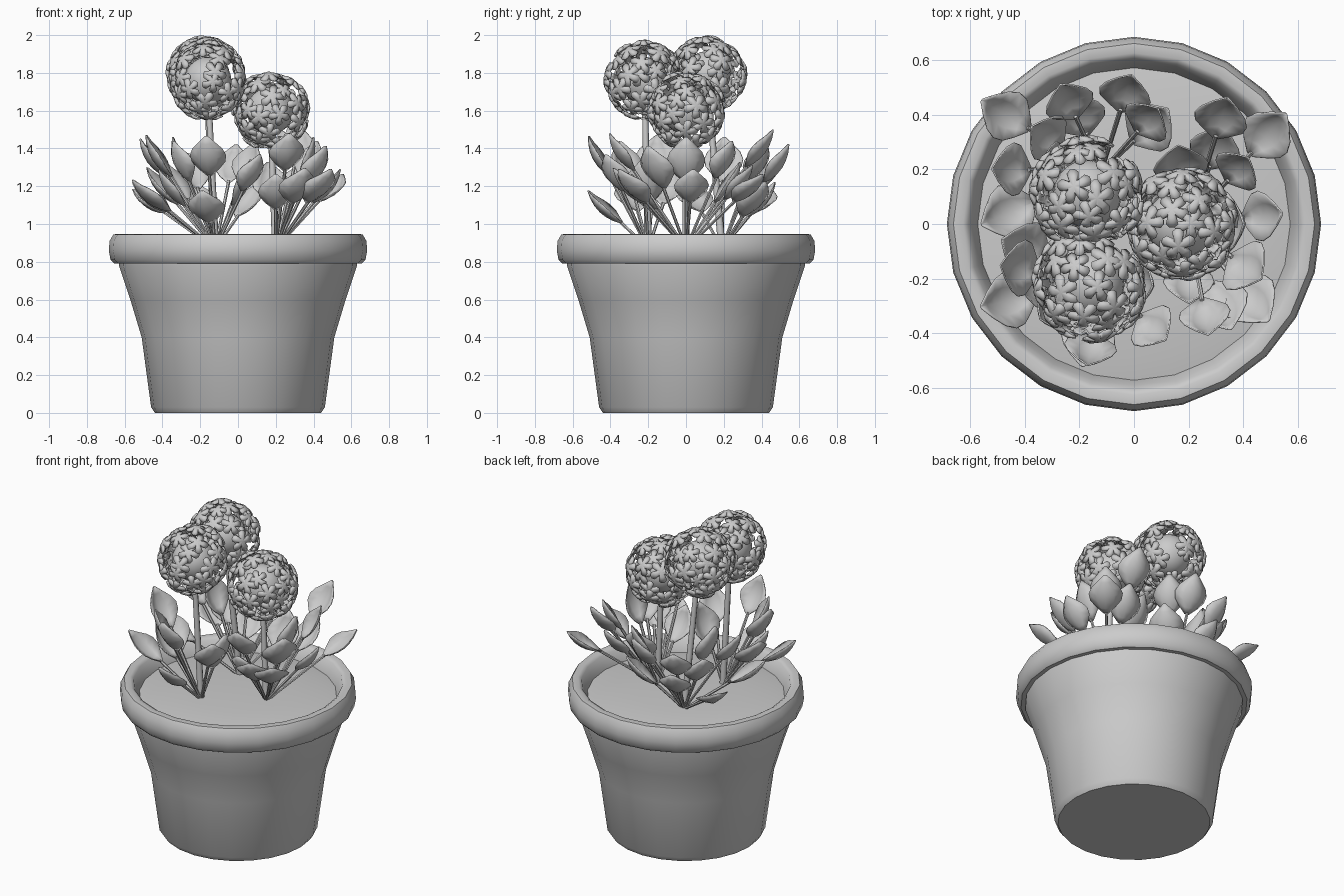
import bpy, bmesh, math, random
from mathutils import Vector

if "Cube" in bpy.data.objects:
    bpy.data.objects.remove(bpy.data.objects["Cube"])

random.seed(4)
TAU = 2 * math.pi


def finish(name, bm, angle=40, thick=0, recalc=False):
    if recalc:
        bmesh.ops.recalc_face_normals(bm, faces=bm.faces)
    me = bpy.data.meshes.new(name)
    bm.to_mesh(me)
    bm.free()
    me.shade_smooth()
    me.set_sharp_from_angle(angle=math.radians(angle))
    ob = bpy.data.objects.new(name, me)
    bpy.context.collection.objects.link(ob)
    if thick:
        mod = ob.modifiers.new("thickness", 'SOLIDIFY')
        mod.thickness = thick
        mod.offset = 0
    return ob


def lathe(name, profile, sides=24):
    bm = bmesh.new()
    rings = []
    for r, z in profile:
        if r == 0:
            rings.append([bm.verts.new((0, 0, z))] * sides)
        else:
            rings.append([bm.verts.new((r * math.cos(TAU * i / sides), r * math.sin(TAU * i / sides), z))
                          for i in range(sides)])
    for a, b in zip(rings, rings[1:]):
        for i in range(sides):
            j = (i + 1) % sides
            bm.faces.new(list(dict.fromkeys([a[i], a[j], b[j], b[i]])))
    return finish(name, bm, recalc=True)


def tube(bm, a, b, r0, r1, sides=6):
    d = (b - a).normalized()
    u = d.orthogonal().normalized()
    v = d.cross(u)
    rings = [[bm.verts.new(p + r * (u * math.cos(TAU * i / sides) + v * math.sin(TAU * i / sides)))
              for i in range(sides)] for p, r in ((a, r0), (b, r1))]
    for i in range(sides):
        j = (i + 1) % sides
        bm.faces.new((rings[0][i], rings[0][j], rings[1][j], rings[1][i]))
    bm.faces.new(rings[0][::-1])
    bm.faces.new(rings[1])


# leaf blade: cupped spoon shape with a crease along the middle
WIDTHS = (0.012, 0.055, 0.088, 0.096, 0.08, 0.045, 0.006)


def leaf(bm, centre, d, size):
    side = d.cross(Vector((0, 0, 1))).normalized()
    up = side.cross(d)
    rows = []
    for k, w in enumerate(WIDTHS):
        t = k / (len(WIDTHS) - 1) * 2 - 1
        rows.append([bm.verts.new(centre + size * (d * 0.12 * t + side * w * s
                     + up * (0.5 * w * abs(s) ** 1.4 + 0.035 * t * t - 0.035)))
                     for s in (-1, -0.5, 0, 0.5, 1)])
    for a, b in zip(rows, rows[1:]):
        for i in range(4):
            bm.faces.new((a[i], a[i + 1], b[i + 1], b[i]))


# five-petalled floret, domed over its centre
def floret(bm, p, n, r, spin):
    u = n.orthogonal().normalized()
    v = n.cross(u)

    def ring(shape, h):
        out = []
        for i in range(25):
            a = spin + TAU * i / 25
            out.append(bm.verts.new(p + r * shape[i % 5] * (u * math.cos(a) + v * math.sin(a)) + n * h))
        return out
    c = bm.verts.new(p + n * 0.004)
    inner = ring((0.34, 0.42, 0.5, 0.5, 0.42), 0.003)
    outer = ring((0.42, 0.86, 1, 1, 0.86), -0.012)
    for i in range(25):
        j = (i + 1) % 25
        bm.faces.new((c, inner[i], inner[j]))
        bm.faces.new((inner[i], outer[i], outer[j], inner[j]))


# pot, rim and soil
lathe("pot_body", [(0, 0), (0.44, 0), (0.46, 0.03), (0.51, 0.4), (0.57, 0.6), (0.63, 0.78), (0.63, 0.8),
                   (0.57, 0.8), (0.45, 0.35), (0.4, 0.06), (0, 0.06)])
lathe("pot_rim", [(0.57, 0.79), (0.655, 0.79), (0.675, 0.81), (0.684, 0.86), (0.68, 0.91), (0.66, 0.945),
                  (0.625, 0.948), (0.605, 0.935), (0.59, 0.89), (0.57, 0.86), (0.57, 0.79)])
lathe("soil", [(0.58, 0.86), (0.5, 0.873), (0.3, 0.885), (0, 0.89)])

# plants: base point, flower head centre, leaf centres
PLANTS = {
    "back_left": ((-0.12, 0.19, 0.87), (-0.17, 0.11, 1.79), [
        (-0.47, 0.40, 1.12), (-0.24, 0.45, 1.28), (-0.03, 0.48, 1.32), (0.05, 0.38, 1.33), (-0.32, 0.32, 1.22),
        (-0.45, 0.20, 1.35), (-0.46, 0.04, 1.14), (-0.30, 0.2, 1.34), (0.06, 0.36, 1.13), (-0.2, 0.4, 1.13)]),
    "front_left": ((-0.12, -0.2, 0.87), (-0.16, -0.22, 1.76), [
        (-0.40, -0.09, 1.20), (-0.46, -0.28, 1.15), (-0.17, -0.43, 1.09), (-0.16, -0.46, 1.36), (0.07, -0.38, 1.27),
        (-0.30, -0.32, 1.33), (-0.35, -0.22, 1.19), (0.02, -0.22, 1.22), (-0.42, -0.16, 1.36)]),
    "right": ((0.2, 0, 0.87), (0.17, 0.0, 1.6), [
        (0.26, -0.34, 1.38), (0.32, -0.30, 1.20), (0.43, -0.28, 1.20), (0.41, -0.16, 1.30), (0.47, 0.03, 1.20),
        (0.38, 0.20, 1.34), (0.30, 0.28, 1.22), (0.32, 0.39, 1.40), (0.49, 0.33, 1.19), (0.2, -0.22, 1.17),
        (0.36, 0.0, 1.34), (0.17, 0.22, 1.22)]),
}

for name, (base, head, leaves) in PLANTS.items():
    base, head = Vector(base), Vector(head)
    stems, blades, florets = bmesh.new(), bmesh.new(), bmesh.new()
    tube(stems, base, head, 0.02, 0.015, 8)
    for c in leaves:
        c = Vector(c)
        d = (c - base).normalized()
        size = random.uniform(0.95, 1.1)
        tube(stems, base, c - d * 0.11 * size, 0.008, 0.009)
        leaf(blades, c, d, size)
    finish(name + "_stems", stems, 50)
    finish(name + "_leaves", blades, 80, 0.006)

    # flower head: core ball with florets floating around it
    core = bmesh.new()
    bmesh.ops.create_uvsphere(core, u_segments=20, v_segments=12, radius=0.125)
    finish(name + "_flower_core", core).location = head
    count = 46
    for i in range(count):
        z = 1 - 2 * (i + 0.5) / count
        a = i * 2.39996 + random.uniform(-0.25, 0.25)
        q = math.sqrt(1 - z * z)
        n = Vector((q * math.cos(a), q * math.sin(a), z))
        n = (n + Vector([random.uniform(-0.12, 0.12) for _ in range(3)])).normalized()
        floret(florets, head + n * random.uniform(0.19, 0.208), n, random.uniform(0.055, 0.068),
               random.uniform(0, TAU))
    finish(name + "_florets", florets, 60, 0.009)
